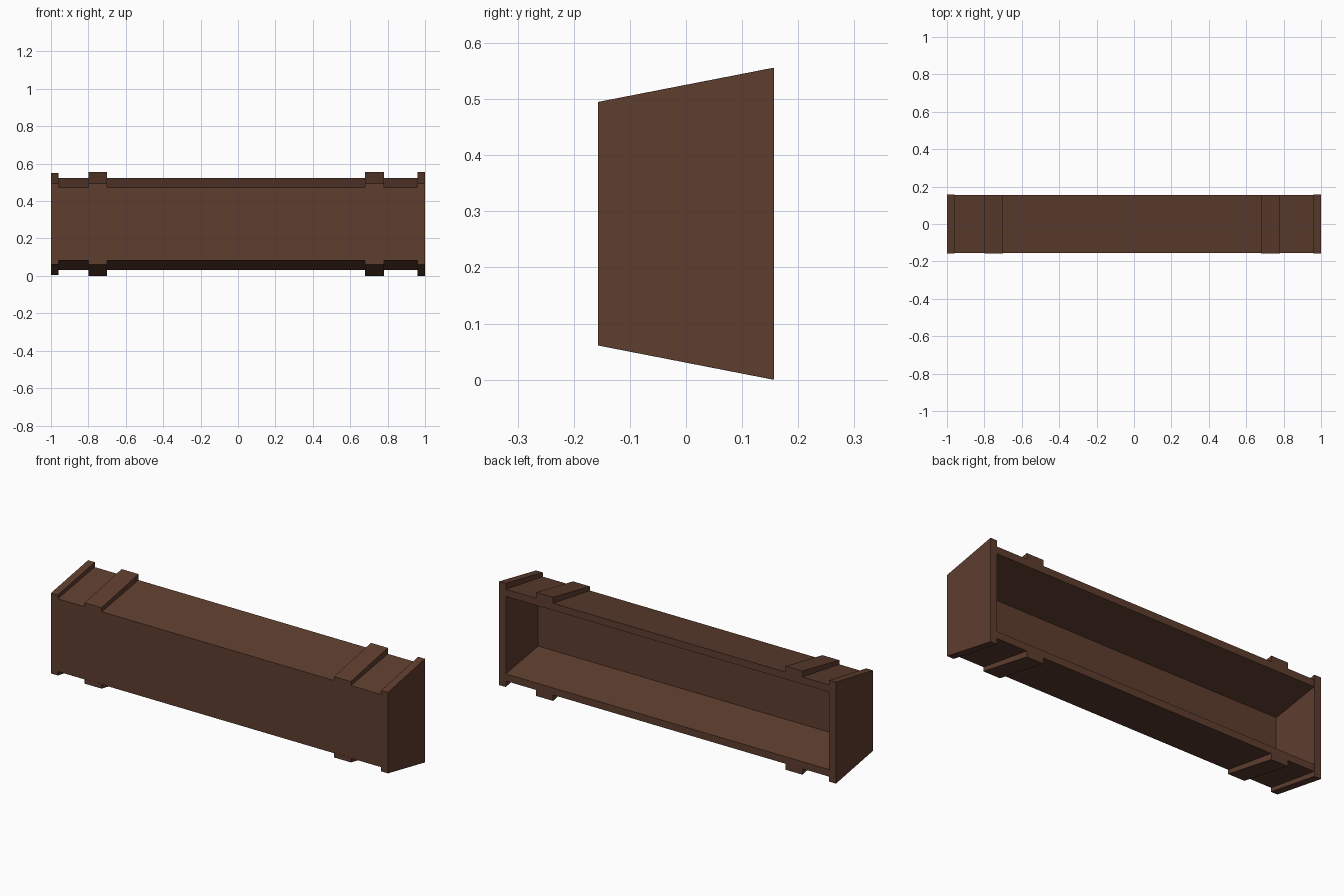
import bpy

if "Cube" in bpy.data.objects:
    bpy.data.objects.remove(bpy.data.objects["Cube"])

wood = bpy.data.materials.new("dark brown wood")
wood.diffuse_color = (0.112, 0.047, 0.028, 1)
wood.use_nodes = True
wood.node_tree.nodes["Principled BSDF"].inputs["Base Color"].default_value = wood.diffuse_color

FRONT, BACK, MID = -0.156, 0.156, 0.278


def prism(name, profile, x0, x1):
    """Extrude a closed (y, z) profile along x."""
    n = len(profile)
    verts = [(x, y, z) for x in (x0, x1) for y, z in profile]
    faces = [tuple(range(n))[::-1], tuple(range(n, 2 * n))]
    faces += [(i, (i + 1) % n, n + (i + 1) % n, n + i) for i in range(n)]
    mesh = bpy.data.meshes.new(name)
    mesh.from_pydata(verts, [], faces)
    mesh.materials.append(wood)
    ob = bpy.data.objects.new(name, mesh)
    bpy.context.collection.objects.link(ob)
    return ob


def flared(y0, y1, half_front, half_back):
    """Symmetric trapezoid that widens towards the back."""
    return [(y0, MID - half_front), (y1, MID - half_back),
            (y1, MID + half_back), (y0, MID + half_front)]


# Open-backed trough: front panel with sloping top and bottom boards
hf, hb, t = 0.195, 0.246, 0.038
iy = FRONT + t
hi = hf + (hb - hf) * t / (BACK - FRONT) - t
trough = [(FRONT, MID - hf), (BACK, MID - hb), (BACK, MID - hb + t), (iy, MID - hi),
          (iy, MID + hi), (BACK, MID + hb - t), (BACK, MID + hb), (FRONT, MID + hf)]
prism("trough_shell", trough, -0.965, 0.965)

# End panels, the left one slightly smaller
prism("left_end_panel", flared(-0.157, 0.157, 0.216, 0.272), -1.0, -0.96)
prism("right_end_panel", flared(-0.157, 0.157, 0.217, 0.278), 0.96, 1.0)

# Raised straps across the top and bottom boards
for side, x0, x1 in (("left", -0.8, -0.7), ("right", 0.68, 0.78)):
    for place, s in (("top", 1), ("bottom", -1)):
        profile = [(FRONT - 0.001, MID + s * (hf - 0.004)), (BACK, MID + s * (hb - 0.004)),
                   (BACK, MID + s * 0.278), (FRONT - 0.001, MID + s * 0.217)]
        if s < 0:
            profile.reverse()
        prism(f"{side}_{place}_strap", profile, x0, x1)
